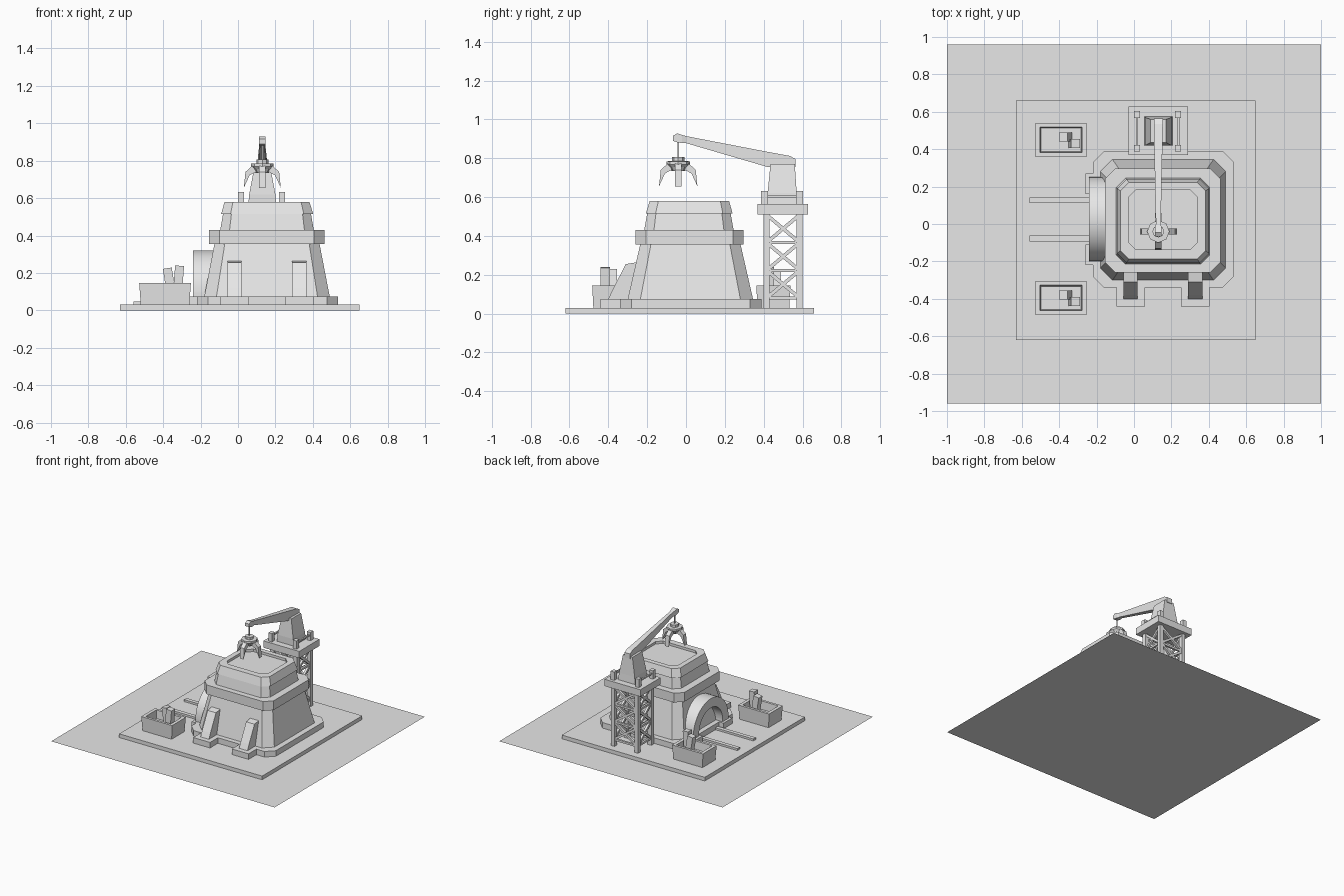
import bpy, bmesh, math
from mathutils import Vector

cube = bpy.data.objects.get("Cube")
if cube:
    bpy.data.objects.remove(cube, do_unlink=True)

grey = bpy.data.materials.new("plain_grey")
grey.use_nodes = True
GREY = (0.8, 0.8, 0.8, 1)
grey.diffuse_color = GREY
grey.node_tree.nodes["Principled BSDF"].inputs["Base Color"].default_value = GREY


def finish(name, bm):
    bmesh.ops.recalc_face_normals(bm, faces=bm.faces)
    mesh = bpy.data.meshes.new(name)
    bm.to_mesh(mesh)
    bm.free()
    mesh.materials.append(grey)
    obj = bpy.data.objects.new(name, mesh)
    bpy.context.collection.objects.link(obj)
    return obj


def loft(name, rings, closed=False):
    """Skin equal-length rings of points, capped unless closed into a loop."""
    bm = bmesh.new()
    rows = [[bm.verts.new(p) for p in ring] for ring in rings]
    n = len(rows[0])
    pairs = list(zip(rows, rows[1:])) + ([(rows[-1], rows[0])] if closed else [])
    for a, b in pairs:
        for i in range(n):
            j = (i + 1) % n
            bm.faces.new((a[i], a[j], b[j], b[i]))
    if not closed:
        bm.faces.new(rows[0])
        bm.faces.new(rows[-1])
    return finish(name, bm)


def rect(x0, x1, y0, y1, z, cut=0):
    """Rectangle with optional chamfered corners."""
    if not cut:
        return [(x0, y0, z), (x1, y0, z), (x1, y1, z), (x0, y1, z)]
    return [(x0 + cut, y0, z), (x1 - cut, y0, z), (x1, y0 + cut, z), (x1, y1 - cut, z),
            (x1 - cut, y1, z), (x0 + cut, y1, z), (x0, y1 - cut, z), (x0, y0 + cut, z)]


def box(name, x0, x1, y0, y1, z0, z1):
    return loft(name, [rect(x0, x1, y0, y1, z0), rect(x0, x1, y0, y1, z1)])


def beam(name, a, b, w):
    """Square bar between two points."""
    a, b = Vector(a), Vector(b)
    d = (b - a).normalized()
    side = d.cross(Vector((0, 0, 1)) if abs(d.z) < 0.95 else Vector((1, 0, 0))).normalized() * w / 2
    up = d.cross(side)
    return loft(name, [[p + side + up, p - side + up, p - side - up, p + side - up] for p in (a, b)])


def extrude_x(name, profile, x0, x1):
    return loft(name, [[(x, y, z) for y, z in profile] for x in (x0, x1)])


# Ground sheet and foundation slab
bm = bmesh.new()
bm.faces.new([bm.verts.new(p) for p in rect(-1, 1, -0.96, 0.96, 0)])
finish("ground_sheet", bm)
box("foundation_slab", -0.63, 0.65, -0.62, 0.66, 0, 0.03)

# Main building: plinth, tapered walls, band and recessed top
loft("building_plinth", [rect(-0.22, 0.535, -0.34, 0.39, z, 0.06) for z in (0.03, 0.075)])
loft("building_walls", [rect(-0.18, 0.49, -0.30, 0.345, 0.075, 0.065),
                        rect(-0.125, 0.435, -0.235, 0.28, 0.36, 0.055)])
loft("building_band", [rect(-0.155, 0.462, -0.26, 0.297, z, 0.055) for z in (0.355, 0.43)])
loft("upper_walls", [rect(-0.095, 0.405, -0.215, 0.245, 0.43, 0.05),
                     rect(-0.08, 0.39, -0.20, 0.23, 0.515, 0.045)])
loft("roof_block", [rect(-0.09, 0.402, -0.207, 0.24, 0.515, 0.05),
                    rect(-0.072, 0.382, -0.187, 0.222, 0.58, 0.045),
                    rect(-0.03, 0.34, -0.137, 0.182, 0.58, 0.04),
                    rect(-0.03, 0.34, -0.137, 0.182, 0.56, 0.04)])

# Front buttresses on footings
for x in (-0.0175, 0.3275):
    box("buttress_footing", x - 0.075, x + 0.075, -0.44, -0.33, 0.03, 0.075)
    extrude_x("buttress", [(-0.40, 0.075), (-0.38, 0.12), (-0.31, 0.255), (-0.23, 0.268), (-0.23, 0.075)],
              x - 0.0375, x + 0.0375)

# Tunnel arch with feet
CY, CZ = 0.025, 0.095
sections = []
for i in range(25):
    t = math.pi * i / 24
    c, s = math.cos(t), math.sin(t)
    sections.append([(x, CY + r * c, CZ + r * s) for x, r in
                     ((-0.24, 0.225), (-0.24, 0.15), (-0.10, 0.15), (-0.10, 0.225))])
arch = loft("tunnel_arch", sections)
bpy.context.view_layer.objects.active = arch
arch.select_set(True)
bpy.ops.object.shade_smooth_by_angle(angle=math.radians(30))
arch.select_set(False)
for s in (-1, 1):
    y = CY + s * 0.1875
    box("arch_post", -0.24, -0.12, y - 0.0375, y + 0.0375, 0.07, CZ)
    y = CY + s * 0.19
    box("arch_footing", -0.26, -0.15, y - 0.055, y + 0.055, 0.03, 0.075)
    y = CY + s * 0.102
    box("track_rail", -0.56, -0.18, y - 0.016, y + 0.016, 0.03, 0.046)

# Open crates with leaning blocks
for y in (-0.395, 0.45):
    x = -0.39
    def ring(dx, dy, z):
        return rect(x - dx, x + dx, y - dy, y + dy, z)
    loft("crate", [ring(0.130, 0.082, 0.03), ring(0.138, 0.088, 0.145), ring(0.112, 0.068, 0.145),
                   ring(0.106, 0.062, 0.08)])
    beam("leaning_block", (-0.355, y + 0.015, 0.08), (-0.378, y + 0.015, 0.225), 0.048)
    beam("leaning_block", (-0.325, y - 0.02, 0.08), (-0.312, y - 0.02, 0.238), 0.048)

# Crane tower: legs, cross bracing and platform
TX, TY, R = 0.13, 0.50, 0.085
corners = [(TX - R - 0.02, TY - R), (TX + R + 0.02, TY - R), (TX + R + 0.02, TY + R), (TX - R - 0.02, TY + R)]
for i, (ax, ay) in enumerate(corners):
    bx, by = corners[(i + 1) % 4]
    box("tower_leg", ax - 0.016, ax + 0.016, ay - 0.016, ay + 0.016, 0.03, 0.51)
    for k in range(3):
        z0 = 0.08 + k * 0.143
        z1 = z0 + 0.143
        beam("tower_brace", (ax, ay, z0), (bx, by, z1), 0.018)
        beam("tower_brace", (bx, by, z0), (ax, ay, z1), 0.018)
        beam("tower_crossbar", (ax, ay, z0), (bx, by, z0), 0.016)
box("tower_platform", TX - 0.16, TX + 0.16, 0.368, 0.627, 0.51, 0.565)

# Platform railings
for x in (0.016, 0.236):
    for y in (0.405, 0.585):
        box("railing_post", x - 0.016, x + 0.016, y - 0.018, y + 0.018, 0.565, 0.632)
    beam("railing_bar", (x, 0.405, 0.605), (x, 0.585, 0.605), 0.012)

# Crane cab and jib
loft("crane_cab", [rect(0.055, 0.205, 0.42, 0.575, 0.565), rect(0.06, 0.2, 0.42, 0.57, 0.62),
                   rect(0.088, 0.172, 0.435, 0.56, 0.77)])
jib = [(0.565, 0.755, 0.795, 0.024), (0.535, 0.75, 0.812, 0.024), (0.42, 0.755, 0.833, 0.022),
       (0.0, 0.878, 0.914, 0.013), (-0.02, 0.878, 0.92, 0.018), (-0.045, 0.882, 0.928, 0.018),
       (-0.068, 0.89, 0.915, 0.018)]
loft("crane_jib", [[(TX - w, y, z0), (TX + w, y, z0), (TX + w, y, z1), (TX - w, y, z1)]
                   for y, z0, z1, w in jib])

# Cable, claw hub and four fingers
HY = -0.04
beam("claw_cable", (TX, HY, 0.80), (TX, HY, 0.89), 0.007)
hub = [(0.035, 0.735), (0.048, 0.755), (0.06, 0.768), (0.06, 0.784), (0.032, 0.786), (0.032, 0.806)]
loft("claw_hub", [[(TX + r * math.cos(math.tau * i / 8), HY + r * math.sin(math.tau * i / 8), z)
                   for i in range(8)] for r, z in hub])
finger = [(0.03, 0.772), (0.055, 0.772), (0.09, 0.74), (0.099, 0.655), (0.068, 0.722), (0.03, 0.742)]
for k in range(4):
    c, s = ((1, 0), (0, 1), (-1, 0), (0, -1))[k]
    loft("claw_finger", [[(TX + r * c - w * s, HY + r * s + w * c, z) for r, z in finger]
                         for w in (-0.017, 0.017)])
